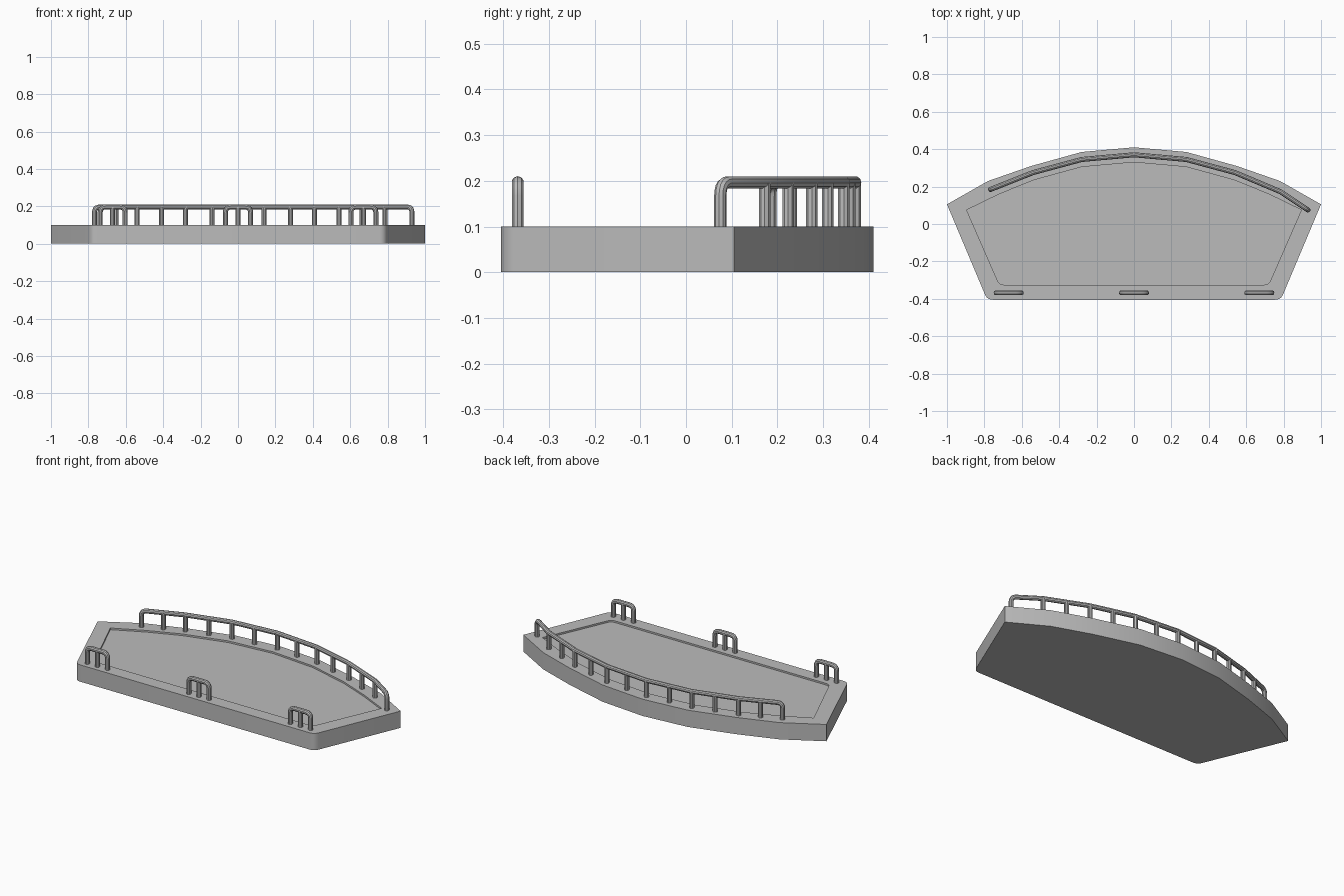
import bpy, bmesh, math
from mathutils import Vector

cube = bpy.data.objects.get("Cube")
if cube:
    bpy.data.objects.remove(cube, do_unlink=True)

DECK_TOP = 0.1
RECESS = 0.01
RADIUS = 0.0135
RAIL_Z = 0.21 - RADIUS

grey = bpy.data.materials.new("concrete_grey")
grey.use_nodes = True
COLOR = (0.5, 0.5, 0.5, 1)
grey.diffuse_color = COLOR
grey.node_tree.nodes["Principled BSDF"].inputs["Base Color"].default_value = COLOR


def fillet(prev, corner, nxt, radius, steps=5):
    """Round one corner with a quadratic arc."""
    a = corner + (prev - corner).normalized() * radius
    b = corner + (nxt - corner).normalized() * radius
    return [a.lerp(corner, t).lerp(corner.lerp(b, t), t)
            for t in (i / steps for i in range(steps + 1))]


def finish(obj):
    obj.data.materials.append(grey)
    bpy.ops.object.select_all(action='DESELECT')
    obj.select_set(True)
    bpy.context.view_layer.objects.active = obj
    bpy.ops.object.shade_smooth_by_angle(angle=math.radians(35))


def outline(arc, front, radius):
    """Closed symmetric plan: arched back, straight front, rounded front corners."""
    right = [Vector(p) for p in arc]
    corner = Vector(front)
    mirror = lambda p: Vector((-p.x, p.y))
    right += fillet(right[-1], corner, mirror(corner), radius)
    return right + [mirror(p) for p in reversed(right[1:])]


def tube(name, points):
    curve = bpy.data.curves.new(name, 'CURVE')
    curve.dimensions = '3D'
    curve.bevel_depth = RADIUS
    curve.bevel_resolution = 3
    curve.use_fill_caps = True
    spline = curve.splines.new('POLY')
    spline.points.add(len(points) - 1)
    for sp, p in zip(spline.points, points):
        sp.co = (*p, 1)
    obj = bpy.data.objects.new(name, curve)
    bpy.context.collection.objects.link(obj)
    bpy.ops.object.select_all(action='DESELECT')
    obj.select_set(True)
    bpy.context.view_layer.objects.active = obj
    bpy.ops.object.convert(target='MESH')
    finish(bpy.context.view_layer.objects.active)


def handrail(name, path):
    """Bar along the path, bent down to the deck at both ends, with posts between."""
    top = [Vector((x, y, RAIL_Z)) for x, y in path]
    foot = [Vector((p.x, p.y, DECK_TOP - 0.005)) for p in (top[0], top[-1])]
    bar = [foot[0], *fillet(foot[0], top[0], top[1], 0.03), *top[1:-1],
           *fillet(top[-2], top[-1], foot[1], 0.03), foot[1]]
    tube(name + "_bar", bar)
    for i, p in enumerate(top[1:-1], 1):
        tube(f"{name}_post_{i}", [Vector((p.x, p.y, DECK_TOP - 0.005)), p])


# Deck: solid slab with a shallow recessed floor inside a raised border
outer = outline([(0, 0.41), (0.28, 0.385), (0.55, 0.31), (0.78, 0.23), (1, 0.105)],
                (0.785, -0.405), 0.03)
inner = outline([(0, 0.33), (0.28, 0.305), (0.535, 0.235), (0.72, 0.16), (0.895, 0.075)],
                (0.72, -0.325), 0.025)
bm = bmesh.new()
rings = [[bm.verts.new((p.x, p.y, z)) for p in loop] for loop, z in (
    (outer, 0), (outer, DECK_TOP), (inner, DECK_TOP), (inner, DECK_TOP - RECESS))]
for low, high in zip(rings, rings[1:]):
    for i in range(len(low)):
        j = (i + 1) % len(low)
        bm.faces.new((low[i], low[j], high[j], high[i]))
bm.faces.new(rings[0])
bm.faces.new(rings[-1])
bmesh.ops.recalc_face_normals(bm, faces=bm.faces)
mesh = bpy.data.meshes.new("deck")
bm.to_mesh(mesh)
bm.free()
deck = bpy.data.objects.new("deck", mesh)
bpy.context.collection.objects.link(deck)
finish(deck)

# Long rail following the arched back, stopping short at one end
bends = [(-0.767, 0.185), (-0.54, 0.275), (-0.28, 0.345), (0, 0.37),
         (0.28, 0.345), (0.54, 0.275), (0.785, 0.172)]
path = []
for a, b in zip(bends, bends[1:]):
    path += [a, ((a[0] + b[0]) / 2, (a[1] + b[1]) / 2)]
handrail("back_rail", path + [bends[-1], (0.93, 0.075)])

# Three short rails along the front edge
for side, x in (("right", -0.67), ("middle", 0), ("left", 0.67)):
    handrail(f"front_rail_{side}", [(x + dx, -0.368) for dx in (-0.067, 0, 0.067)])
